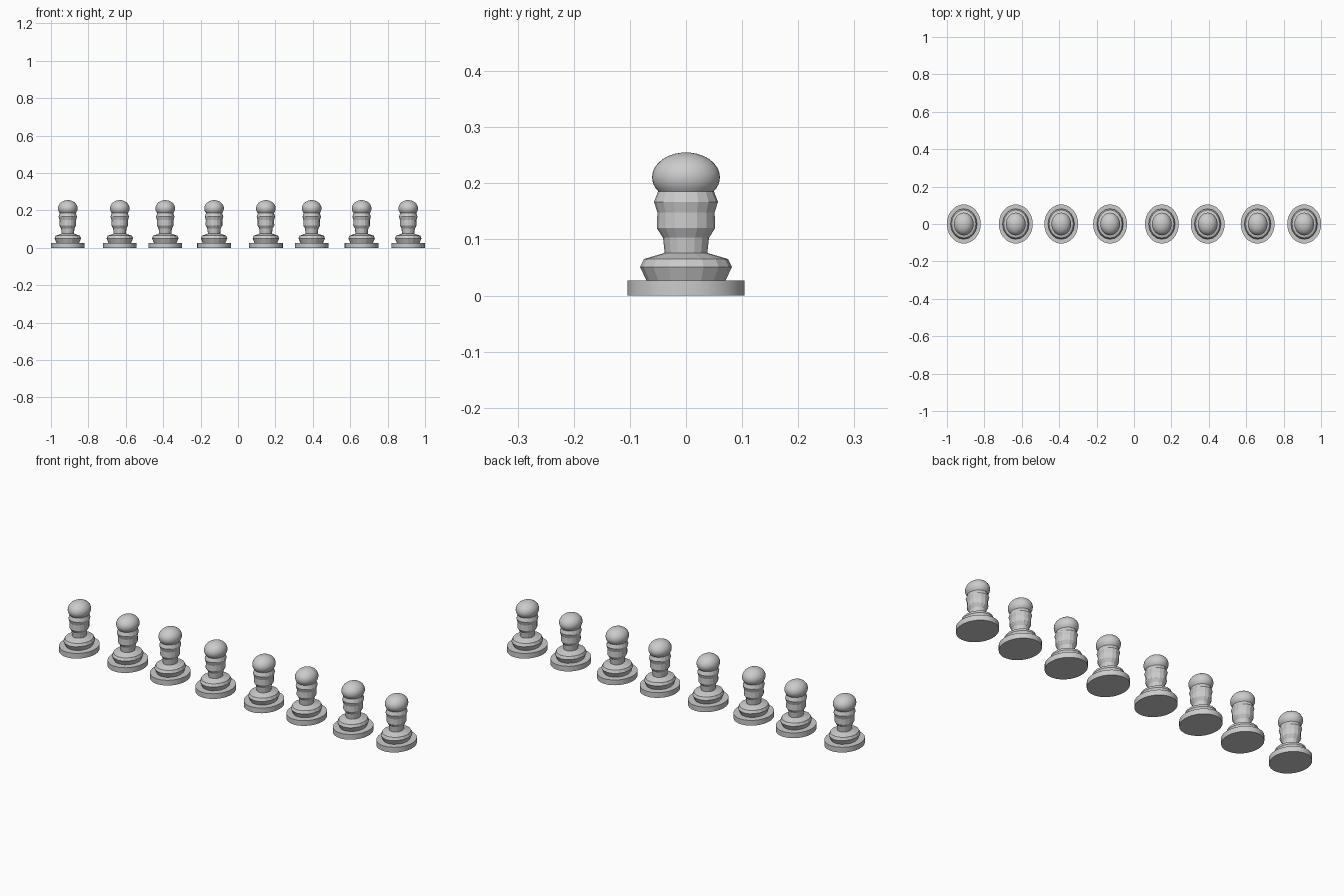
import bpy, bmesh
from math import cos, sin, pi, radians

if "Cube" in bpy.data.objects:
    bpy.data.objects.remove(bpy.data.objects["Cube"])

X_SQUASH = 0.866   # pawns are slightly narrower in x than in y
XS = [-0.91, -0.632, -0.389, -0.128, 0.149, 0.394, 0.661, 0.91]


def lathe(name, profile, sides):
    """Closed solid turned from (radius, z) points."""
    bm = bmesh.new()
    rings = []
    for r, z in profile:
        if r == 0:
            rings.append([bm.verts.new((0, 0, z))])
        else:
            rings.append([bm.verts.new((r * X_SQUASH * cos(2 * pi * i / sides),
                                        r * sin(2 * pi * i / sides), z))
                          for i in range(sides)])
    for a, b in zip(rings, rings[1:]):
        for i in range(sides):
            j = (i + 1) % sides
            if len(b) == 1:
                bm.faces.new((a[i], a[j], b[0]))
            else:
                bm.faces.new((a[i], a[j], b[j], b[i]))
    bm.faces.new(rings[0][::-1])
    if len(rings[-1]) > 1:
        bm.faces.new(rings[-1])
    mesh = bpy.data.meshes.new(name)
    bm.to_mesh(mesh)
    bm.free()
    return mesh


# Flat round foot
foot = lathe("foot", [(0.1045, 0), (0.1045, 0.027)], 32)

# Turned collar, neck and ringed stem with flat facets
stem = lathe("stem", [(0.07, 0.026), (0.082, 0.051), (0.075, 0.065), (0.038, 0.076),
                      (0.041, 0.103), (0.052, 0.12), (0.051, 0.148),
                      (0.057, 0.167), (0.05, 0.185), (0.045, 0.19)], 16)

# Rounded head, a flattened ball cut off at the bottom
angles = [radians(-36 + 126 * k / 14) for k in range(14)]
head = lathe("head", [(0.0605 * cos(a), 0.211 + 0.044 * sin(a)) for a in angles]
             + [(0, 0.255)], 32)
for mesh in (head, foot):
    mesh.shade_smooth()
    mesh.set_sharp_from_angle(angle=radians(35))

# Row of eight pawns
for n, x in enumerate(XS, 1):
    for part in (foot, stem, head):
        ob = bpy.data.objects.new(f"pawn_{n}_{part.name}", part)
        ob.location.x = x
        bpy.context.collection.objects.link(ob)
